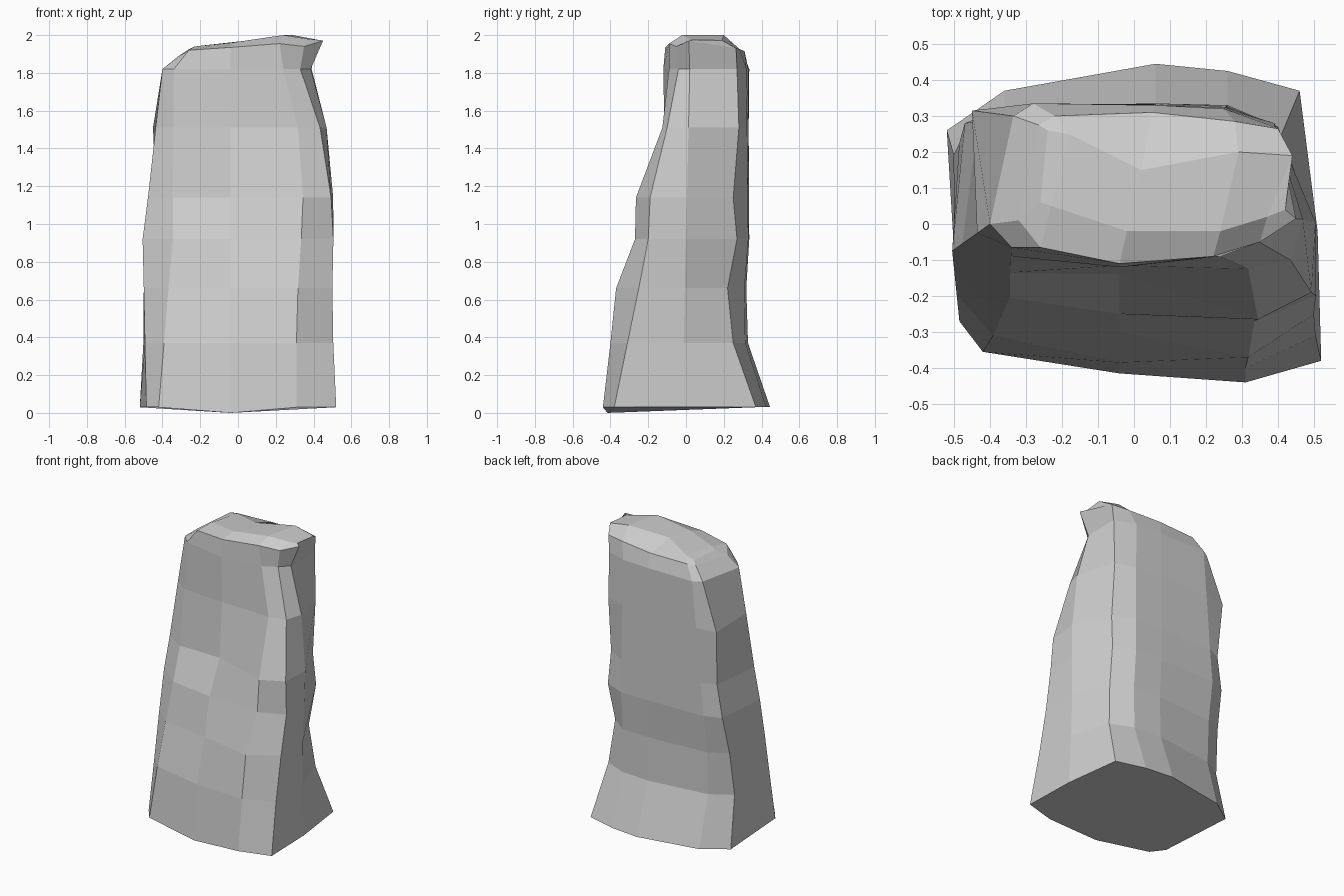
import bpy, bmesh
from mathutils import Vector

# Key cross-sections (x, y), counter-clockwise from the front-left corner
BASE = [(-.42, -.355), (-.04, -.415), (.31, -.44), (.52, -.38), (.51, -.02), (.46, .37),
        (.26, .425), (.06, .445), (-.36, .37), (-.52, .26), (-.485, -.27)]
MID = [(-.345, -.205), (-.04, -.25), (.335, -.27), (.505, -.2), (.5, 0), (.4, .27),
       (.26, .33), (.06, .335), (-.36, .325), (-.47, .28), (-.505, -.075)]
UPPER = [(-.34, -.065), (-.04, -.12), (.24, -.09), (.33, -.04), (.385, .02), (.39, .27),
         (.25, .32), (.06, .33), (-.28, .335), (-.335, .3), (-.4, 0)]
# Uneven rim and cap at the top (x, y, z)
RIM = [(-.26, -.065, 1.92), (-.04, -.11, 1.935), (.22, -.09, 1.955), (.35, -.05, 1.94),
       (.45, .015, 1.97), (.4, .265, 1.93), (.28, .285, 1.925), (.05, .31, 1.915),
       (-.22, .3, 1.91), (-.265, .275, 1.905), (-.32, .01, 1.885)]
CAP = [(-.23, .05, 1.94), (-.02, -.02, 1.962), (.24, -.02, 2), (.37, .02, 1.98),
       (.42, .04, 1.975), (.44, .19, 1.972), (.29, .2, 2), (.02, .15, 1.968),
       (-.18, .25, 1.937), (-.24, .26, 1.925), (-.26, .06, 1.925)]
N = len(BASE)


def ring(a, b, t, z, front=None, right=0, back=0, rear_right=None):
    """Blend two sections; set the front y values, shift the right side and back."""
    pts = [Vector((*Vector(p).lerp(Vector(q), t), z)) for p, q in zip(a, b)]
    for p, y in zip(pts, front or []):
        p.y = y
    for i in (2, 3, 4):
        pts[i].x += right
    for i in (6, 7, 8, 9):
        pts[i].y += back
    if rear_right:
        pts[5].xy = rear_right
    return pts


# Levels from the ground to the top
base = ring(BASE, MID, 0, .03)
base[1].z = 0
shoulder = ring(MID, UPPER, .66, 1.51, (-.09, -.115, -.125, -.1), .045, 0, (.39, .28))
shoulder[9].xy = (-.45, .315)
levels = [base,
          ring(BASE, MID, .38, .37, (-.31, -.385, -.4, -.31), -.01, -.075, (.41, .25)),
          ring(BASE, MID, .69, .66, (-.255, -.3, -.37, -.25), -.01, -.05, (.38, .22)),
          ring(MID, UPPER, 0, .92),
          ring(MID, UPPER, .27, 1.14, (-.135, -.14, -.265, -.19), .035, 0, (.39, .25)),
          shoulder,
          ring(MID, UPPER, 1, 1.82),
          [Vector(p) for p in RIM],
          [Vector(p) for p in CAP]]

# Rock pillar: stitched rings with a closed base and a faceted cap
bm = bmesh.new()
rows = [[bm.verts.new(p) for p in level] for level in levels]
for lo, hi in zip(rows, rows[1:]):
    for i in range(N):
        j = (i + 1) % N
        bm.faces.new((lo[i], lo[j], hi[j], hi[i]))
bm.faces.new(rows[0][::-1])
for face in ((10, 0, 8, 9), (0, 1, 7, 8), (1, 2, 6, 7), (2, 3, 5, 6), (3, 4, 5)):
    bm.faces.new([rows[-1][i] for i in face])
bmesh.ops.recalc_face_normals(bm, faces=bm.faces)

mesh = bpy.data.meshes.new("rock_pillar")
bm.to_mesh(mesh)
bm.free()
rock = bpy.data.objects.new("rock_pillar", mesh)
bpy.context.collection.objects.link(rock)
